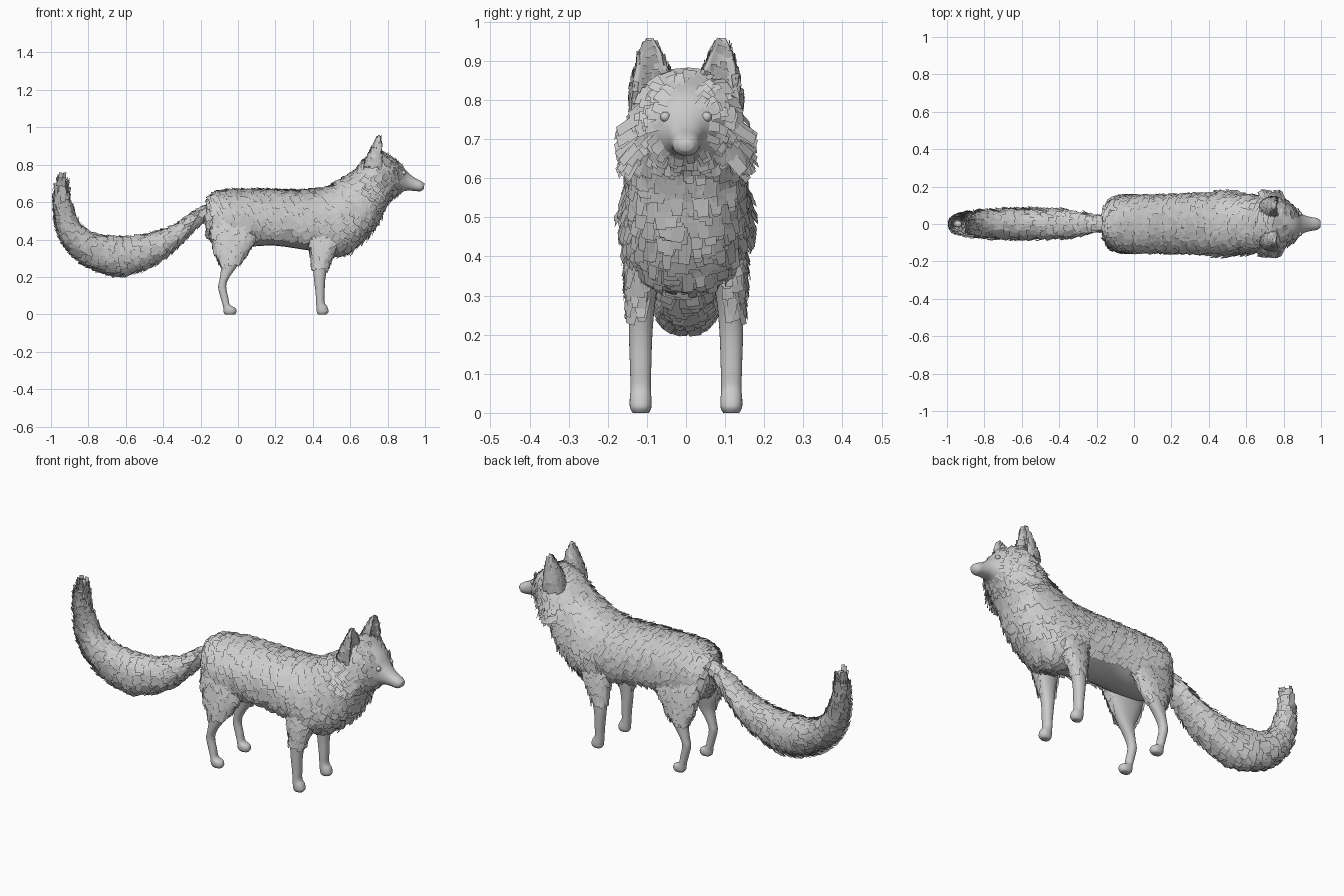
import bpy, bmesh, math, random
from mathutils import Vector

if "Cube" in bpy.data.objects:
    bpy.data.objects.remove(bpy.data.objects["Cube"])

random.seed(4)
SIDES = 28


def smooth_rings(rings, steps):
    # Catmull-Rom between the given cross-sections
    out = []
    for i in range(len(rings) - 1):
        p0, p1 = rings[max(i - 1, 0)], rings[i]
        p2, p3 = rings[i + 1], rings[min(i + 2, len(rings) - 1)]
        for k in range(steps):
            t = k / steps
            out.append([0.5 * (2 * b + (c - a) * t + (2 * a - 5 * b + 4 * c - d) * t * t
                               + (3 * b - a - 3 * c + d) * t ** 3)
                        for a, b, c, d in zip(p0, p1, p2, p3)])
    return out + [list(rings[-1])]


def loft(name, rings, steps=4, power=2.2, dent=0.0):
    # ring = (ax, az, bx, bz, half width, y centre); a and b are opposite edge points
    verts, faces = [], []
    rows = smooth_rings(rings, steps)
    for ax, az, bx, bz, w, yc in rows:
        for j in range(SIDES):
            t = 2 * math.pi * j / SIDES
            c = math.copysign(abs(math.cos(t)) ** (2 / power), math.cos(t))
            s = math.copysign(abs(math.sin(t)) ** (2 / power), math.sin(t))
            c -= dent * max(0, c) ** 3
            verts.append(((ax + bx) / 2 + c * (ax - bx) / 2, yc + s * w,
                          (az + bz) / 2 + c * (az - bz) / 2))
    for i in range(len(rows) - 1):
        for j in range(SIDES):
            k = (j + 1) % SIDES
            faces.append((i * SIDES + j, i * SIDES + k, (i + 1) * SIDES + k, (i + 1) * SIDES + j))
    quads = list(faces)
    faces += [tuple(range(SIDES)), tuple(range(len(verts) - SIDES, len(verts)))]
    mesh = bpy.data.meshes.new(name)
    mesh.from_pydata(verts, [], faces)
    bm = bmesh.new()
    bm.from_mesh(mesh)
    bmesh.ops.recalc_face_normals(bm, faces=bm.faces)
    bm.to_mesh(mesh)
    bm.free()
    mesh.polygons.foreach_set("use_smooth", [True] * len(mesh.polygons))
    ob = bpy.data.objects.new(name, mesh)
    bpy.context.collection.objects.link(ob)
    return [Vector(v) for v in verts], quads, rows


def fur(name, shape, count, size, keep, along=1, gravity=0.0, lift=0.012, point=0.9):
    # scatter flat cards over the loft, laid along its length
    verts, quads, rows = shape
    spots = []
    for f in quads:
        a, b, c, d = (verts[i] for i in f)
        mid = (a + b + c + d) / 4
        r = rows[f[0] // SIDES]
        n = (c - a).cross(d - b)
        area = n.length
        if area < 1e-9:
            continue
        n.normalize()
        if n.dot(mid - Vector(((r[0] + r[2]) / 2, r[5], (r[1] + r[3]) / 2))) < 0:
            n.negate()
        if keep(mid, n):
            spots.append((area, a, b, c, d, n))
    pts, faces = [], []
    for _, a, b, c, d, n in random.choices(spots, [s[0] for s in spots], k=count):
        u, v = random.random(), random.random()
        p = a.lerp(b, u).lerp(d.lerp(c, u), v)
        flow = (d - a + c - b).normalized() * along + Vector((0, 0, -gravity))
        flow += Vector([random.uniform(-.12, .12) for _ in range(3)])
        flow = (flow - n * flow.dot(n)).normalized()
        side = flow.cross(n)
        length, width = (q * random.uniform(.75, 1.2) for q in size(p))
        base, tip = p - flow * length * .5 - n * .002, p + flow * length * .5 + n * lift * random.uniform(.5, 1.2)
        k = len(pts)
        pts += [base - side * width / 2, base + side * width / 2,
                tip + side * width * point / 2, tip - side * width * point / 2]
        faces.append((k, k + 1, k + 2, k + 3))
    mesh = bpy.data.meshes.new(name)
    mesh.from_pydata(pts, [], faces)
    bpy.context.collection.objects.link(bpy.data.objects.new(name, mesh))


# Body, neck and head in one loft (top point, bottom point, half width)
body = loft("body_and_head", [r + (0,) for r in [
    (-.153, .59, -.15, .47, .035), (-.142, .63, -.145, .40, .09), (-.08, .655, -.08, .37, .133),
    (.05, .662, .06, .363, .145), (.2, .660, .2, .367, .147), (.35, .658, .38, .342, .154),
    (.47, .673, .55, .325, .155), (.55, .715, .655, .39, .147), (.63, .765, .725, .475, .138),
    (.68, .82, .775, .56, .134), (.74, .862, .808, .605, .133), (.80, .852, .845, .635, .108),
    (.862, .815, .88, .655, .074), (.90, .768, .91, .662, .05), (.94, .733, .94, .66, .038),
    (.98, .712, .975, .658, .032), (.997, .70, .994, .67, .018)]])


def body_fur_area(p, n):
    if p.x > .88 or (p.x > .82 and abs(p.y) < .03 and p.z > .78):
        return False
    return n.z > -.6 or p.x > .5


fur("body_fur", body, 3000, lambda p: (.034, .024) if p.x > .80 else (.062, .04),
    body_fur_area, along=-1, gravity=.55, lift=.014)

# Cheek ruff
fur("cheek_fur", body, 170, lambda p: (.055, .034),
    lambda p, n: .69 < p.x < .79 and .63 < p.z < .74 and abs(p.y) > .09, along=-1, gravity=.3, lift=.04)
# Chest ruff
fur("chest_fur", body, 280, lambda p: (.08, .04),
    lambda p, n: .45 < p.x < .78 and p.z < .56 and n.x > -.2, along=-1, gravity=.8, lift=.024, point=.6)

# Bushy tail
tail = loft("tail", [r + (0,) for r in [
    (-.11, .61, -.13, .54, .025), (-.19, .560, -.215, .485, .03), (-.26, .515, -.295, .405, .048),
    (-.365, .452, -.405, .305, .063), (-.50, .413, -.525, .243, .07), (-.62, .400, -.65, .218, .07),
    (-.745, .412, -.795, .264, .064), (-.828, .45, -.90, .352, .054), (-.878, .52, -.957, .46, .042),
    (-.908, .61, -.973, .59, .03), (-.918, .68, -.965, .68, .022), (-.922, .735, -.952, .735, .016)]])
fur("tail_fur", tail, 1500, lambda p: (.08, .036) if p.z < .66 else (.05, .026),
    lambda p, n: p.x < -.15, lift=.02, point=.75)

for s, side in ((1, "left"), (-1, "right")):
    # Front leg
    leg = loft("front_leg_" + side, [
        (.56, .50, .37, .50, .04, s * .1), (.535, .38, .385, .38, .043, s * .108),
        (.49, .28, .400, .28, .034, s * .113), (.468, .20, .405, .20, .030, s * .116),
        (.463, .11, .415, .11, .027, s * .116), (.463, .065, .418, .055, .026, s * .116),
        (.478, .04, .42, .025, .028, s * .116), (.484, .015, .422, .01, .027, s * .116),
        (.474, 0, .428, 0, .02, s * .116)])
    fur("front_leg_fur_" + side, leg, 180, lambda p: (.07, .034),
        lambda p, n: .26 < p.z < .45 and n.y * s > -.35, lift=.012, point=.5)

    # Hind leg
    leg = loft("hind_leg_" + side, [
        (.07, .56, -.125, .56, .03, s * .092), (.10, .44, -.143, .46, .043, s * .1),
        (.055, .345, -.122, .345, .040, s * .107), (.0, .262, -.092, .262, .03, s * .113),
        (-.045, .20, -.098, .19, .025, s * .115), (-.063, .15, -.106, .145, .022, s * .115),
        (-.052, .09, -.092, .085, .021, s * .115), (-.043, .05, -.08, .045, .023, s * .115),
        (-.015, .035, -.078, .02, .027, s * .115), (-.008, .015, -.075, .008, .026, s * .115),
        (-.016, 0, -.068, 0, .02, s * .115)])
    fur("hind_leg_fur_" + side, leg, 240, lambda p: (.07, .034),
        lambda p, n: .275 < p.z < .50 and n.y * s > -.3, lift=.012, point=.5)

    # Ear with hollow front
    ear = loft("ear_" + side, [
        (.808, .79, .67, .79, .062, s * .084), (.800, .84, .69, .84, .054, s * .085),
        (.789, .88, .71, .88, .042, s * .087), (.775, .925, .735, .925, .026, s * .091),
        (.764, .958, .75, .958, .009, s * .093)], dent=.9)
    fur("ear_fur_" + side, ear, 190, lambda p: (.032, .02),
        lambda p, n: p.z < .945, lift=.006)

    # Eye
    bpy.ops.mesh.primitive_uv_sphere_add(segments=16, ring_count=10, radius=.013,
                                         location=(.886, s * .053, .757))
    bpy.context.object.name = "eye_" + side
    bpy.ops.object.shade_smooth()
